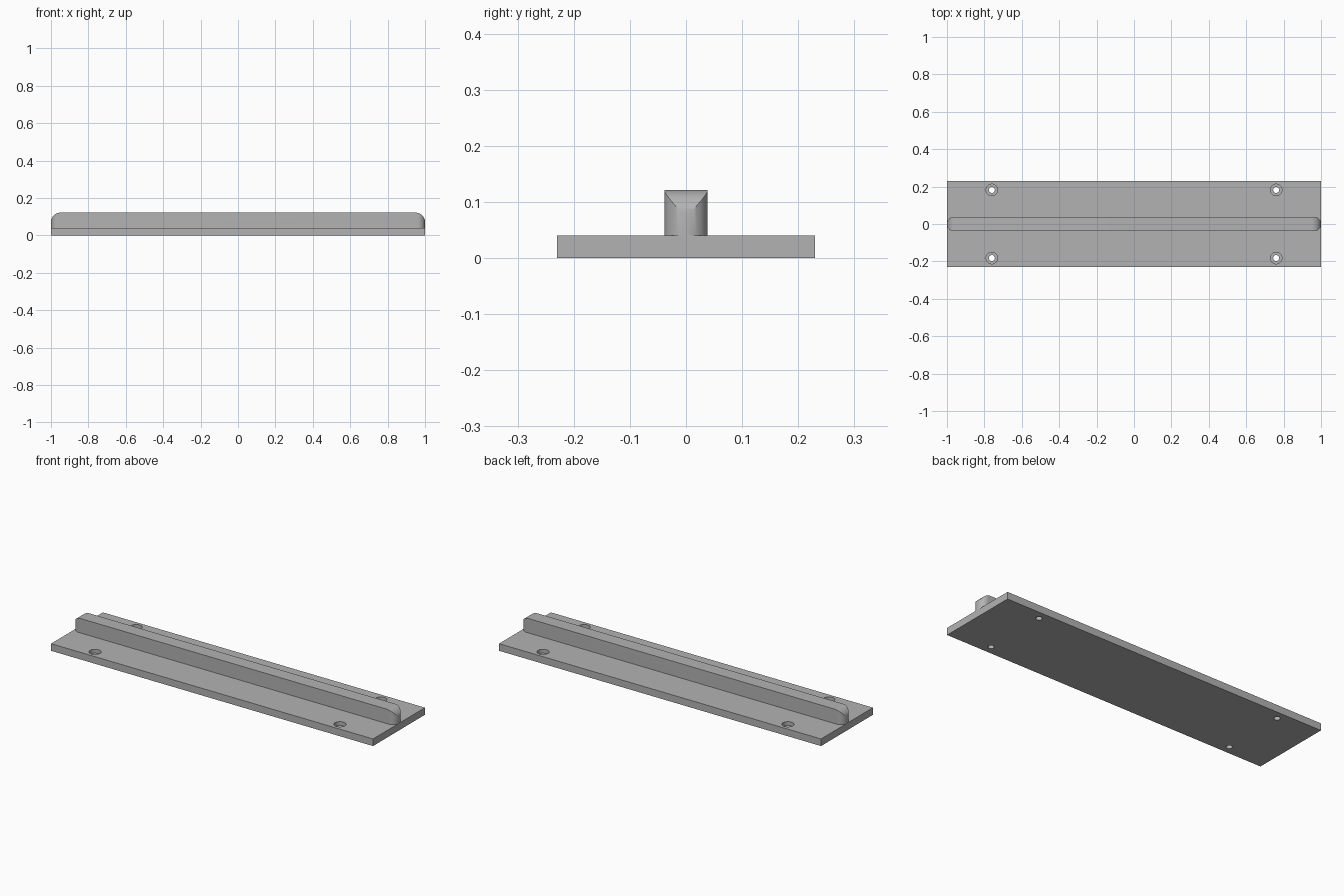
import bpy
import bmesh
from mathutils import Matrix

# Overall sizes
LENGTH, WIDTH, THICK = 2.0, 0.46, 0.04
RAIL_W, RAIL_TOP, CORNER_R = 0.077, 0.121, 0.05
HOLE_X, HOLE_Y = 0.76, 0.182

cube = bpy.data.objects.get("Cube")
if cube:
    bpy.data.objects.remove(cube, do_unlink=True)

grey = bpy.data.materials.new("plain grey")
grey.use_nodes = True
colour = (0.45, 0.45, 0.45, 1)
grey.diffuse_color = colour
grey.node_tree.nodes["Principled BSDF"].inputs["Base Color"].default_value = colour


def finish(bm, name):
    bmesh.ops.recalc_face_normals(bm, faces=bm.faces)
    mesh = bpy.data.meshes.new(name)
    bm.to_mesh(mesh)
    bm.free()
    obj = bpy.data.objects.new(name, mesh)
    bpy.context.collection.objects.link(obj)
    mesh.materials.append(grey)
    return obj


def box(name, size, z0, round_axis=None, radius=0, top_only=False):
    """Box standing on z0, with the edges along one axis rounded."""
    bm = bmesh.new()
    centre = Matrix.Translation((0, 0, z0 + size[2] / 2))
    bmesh.ops.create_cube(bm, size=1, matrix=centre @ Matrix.Diagonal((*size, 1)))
    if round_axis is not None:
        edges = []
        for e in bm.edges:
            a, b = (v.co for v in e.verts)
            along = abs((b - a)[round_axis]) > 1e-4
            if along and (not top_only or a.z > z0 + size[2] / 2):
                edges.append(e)
        bmesh.ops.bevel(bm, geom=edges, offset=radius, segments=16,
                        profile=0.5, affect='EDGES')
        bmesh.ops.remove_doubles(bm, verts=bm.verts, dist=1e-5)
    return finish(bm, name)


def boolean(obj, cutter, operation):
    mod = obj.modifiers.new(operation.title(), 'BOOLEAN')
    mod.operation, mod.object, mod.solver = operation, cutter, 'EXACT'
    cutter.hide_render = True
    bpy.context.view_layer.objects.active = obj
    bpy.ops.object.modifier_apply(modifier=mod.name)
    bpy.data.objects.remove(cutter, do_unlink=True)


def drill(radius, z0, z1):
    """Four round cutters at the screw positions."""
    bm = bmesh.new()
    for sx in (-1, 1):
        for sy in (-1, 1):
            place = Matrix.Translation((sx * HOLE_X, sy * HOLE_Y, (z0 + z1) / 2))
            bmesh.ops.create_cone(bm, cap_ends=True, segments=32, radius1=radius,
                                  radius2=radius, depth=z1 - z0, matrix=place)
    return finish(bm, "hole_cutter")


def smooth(obj):
    bpy.ops.object.select_all(action='DESELECT')
    obj.select_set(True)
    bpy.context.view_layer.objects.active = obj
    bpy.ops.object.shade_smooth_by_angle(angle=0.5)


# Base plate with counterbored screw holes
plate = box("base_plate", (LENGTH, WIDTH, THICK), 0)
boolean(plate, drill(0.016, -0.05, 0.1), 'DIFFERENCE')
boolean(plate, drill(0.031, THICK - 0.022, 0.1), 'DIFFERENCE')
smooth(plate)

# Rail: round-ended bar whose top corners are rounded in side profile
rail = box("guide_rail", (LENGTH, RAIL_W, RAIL_TOP - THICK), THICK, 2, RAIL_W / 2 - 1e-5)
profile = box("rail_profile", (LENGTH + 0.0002, 0.2, RAIL_TOP - THICK + 0.02),
              THICK - 0.02, 1, CORNER_R, top_only=True)
boolean(rail, profile, 'INTERSECT')
smooth(rail)
